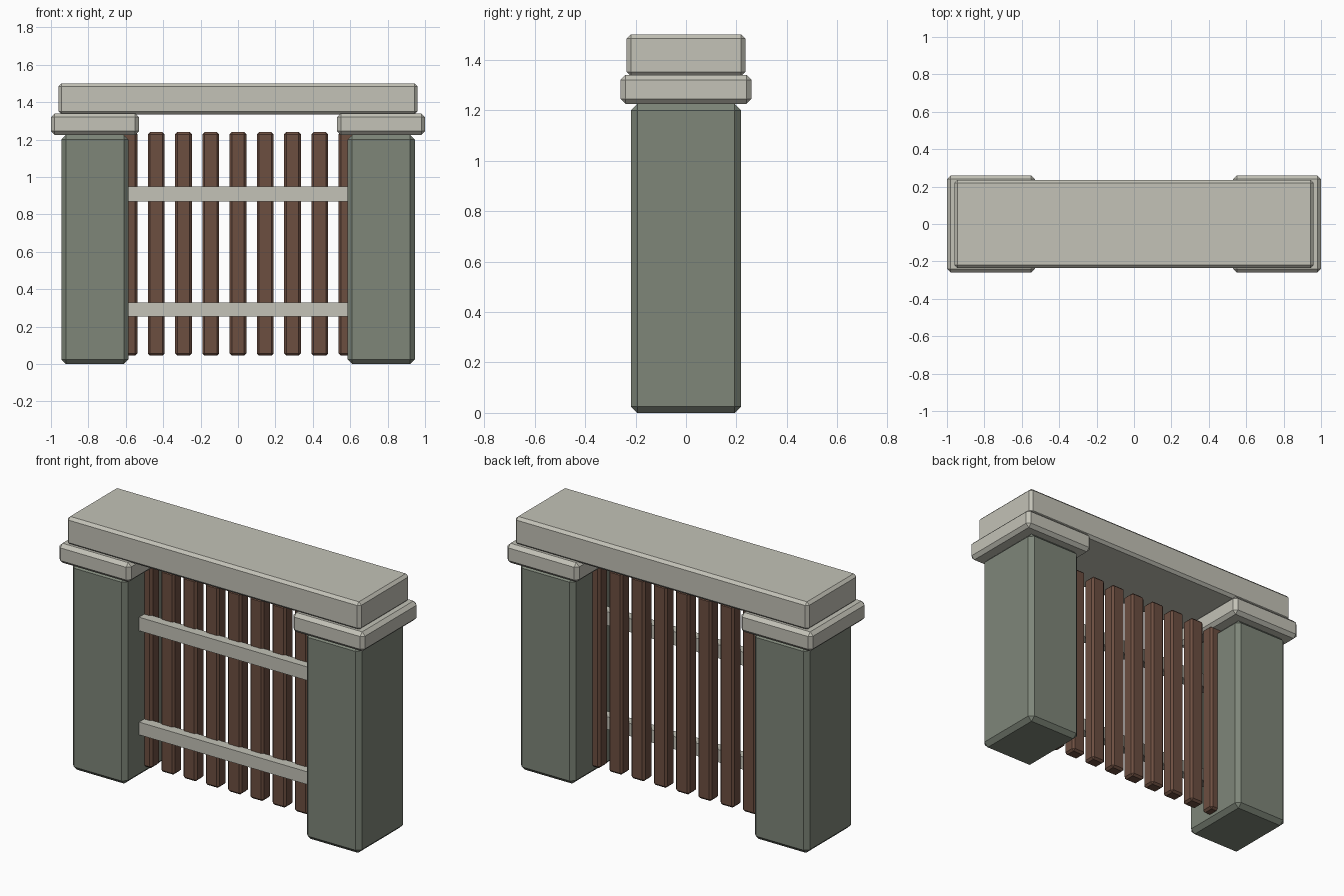
import bpy
import bmesh

old = bpy.data.objects.get("Cube")
if old:
    bpy.data.objects.remove(old, do_unlink=True)


def material(name, rgb):
    # sRGB 0-255 to linear
    lin = [((c / 255 + 0.055) / 1.055) ** 2.4 for c in rgb]
    m = bpy.data.materials.new(name)
    m.use_nodes = True
    m.diffuse_color = (*lin, 1)
    bsdf = m.node_tree.nodes["Principled BSDF"]
    bsdf.inputs["Base Color"].default_value = (*lin, 1)
    bsdf.inputs["Roughness"].default_value = 0.9
    return m


green_stone = material("green grey stone", (126, 134, 121))
pale_stone = material("pale stone", (195, 194, 183))
wood = material("brown wood", (108, 78, 64))


def block(name, x, y, z, mat, bevel=0.0):
    """Chamfered box spanning the (min, max) pairs x, y and z."""
    bm = bmesh.new()
    bmesh.ops.create_cube(bm, size=1)
    spans = (x, y, z)
    for v in bm.verts:
        v.co = [(lo + hi) / 2 + c * (hi - lo) for c, (lo, hi) in zip(v.co, spans)]
    if bevel:
        bmesh.ops.bevel(bm, geom=bm.edges[:], offset=bevel, segments=1,
                        profile=0.5, affect='EDGES')
    mesh = bpy.data.meshes.new(name)
    bm.to_mesh(mesh)
    bm.free()
    mesh.materials.append(mat)
    ob = bpy.data.objects.new(name, mesh)
    bpy.context.collection.objects.link(ob)
    return ob


# Pillars with their capstones
for side, s in (("left", 1), ("right", -1)):
    block(side + "_pillar", sorted((s * 0.585, s * 0.945)), (-0.218, 0.218),
          (0, 1.225), green_stone, 0.025)
    block(side + "_capstone", sorted((s * 0.53, s)), (-0.26, 0.26),
          (1.225, 1.34), pale_stone, 0.02)

# Lintel across the top
block("lintel", (-0.96, 0.96), (-0.235, 0.235), (1.335, 1.5), pale_stone, 0.016)

# Upright wooden slats
for i in range(9):
    cx = (i - 4) * 0.1457
    block(f"slat_{i + 1}", (cx - 0.045, cx + 0.045), (-0.04, 0.04),
          (0.045, 1.24), wood, 0.012)

# Cross rails on the front of the slats
for name, z in (("lower_rail", (0.255, 0.33)), ("upper_rail", (0.87, 0.95))):
    block(name, (-0.6, 0.6), (-0.088, -0.03), z, pale_stone)
